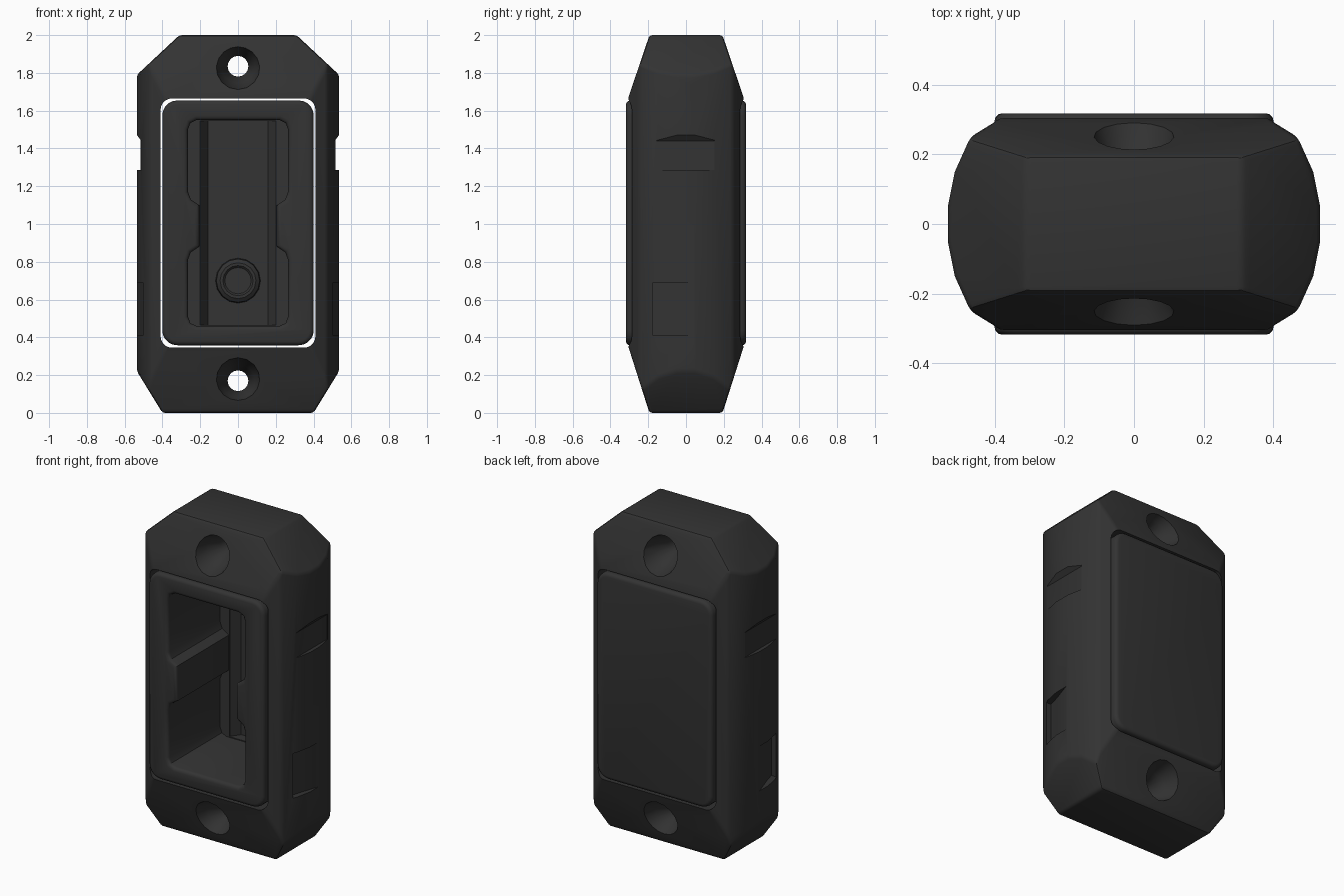
import bpy, bmesh, math
from mathutils import Vector

cube = bpy.data.objects.get("Cube")
if cube:
    bpy.data.objects.remove(cube, do_unlink=True)

mat = bpy.data.materials.new("charcoal plastic")
mat.use_nodes = True
colour = (0.033, 0.033, 0.033, 1)
mat.diffuse_color = colour
mat.node_tree.nodes["Principled BSDF"].inputs["Base Color"].default_value = colour


def prism(name, profile, axis, lo, hi):
    """Extrude a 2D profile along an axis; other axes keep x, y, z order."""
    bm = bmesh.new()

    def place(u, v, w):
        p = [u, v]
        p.insert("xyz".index(axis), w)
        return bm.verts.new(p)
    face = bm.faces.new([place(u, v, lo) for u, v in profile])
    new = bmesh.ops.extrude_face_region(bm, geom=[face])["geom"]
    step = Vector([hi - lo if a == axis else 0 for a in "xyz"])
    bmesh.ops.translate(bm, vec=step, verts=[g for g in new if isinstance(g, bmesh.types.BMVert)])
    bmesh.ops.recalc_face_normals(bm, faces=bm.faces)
    return link(name, bm)


def link(name, bm):
    mesh = bpy.data.meshes.new(name)
    bm.to_mesh(mesh)
    bm.free()
    mesh.materials.append(mat)
    ob = bpy.data.objects.new(name, mesh)
    bpy.context.collection.objects.link(ob)
    return ob


def lathe(name, rings, z, sides):
    """Turned shape around the y direction at height z, from (radius, y) rings."""
    bm = bmesh.new()
    loops = [[bm.verts.new((r * math.cos(math.tau * i / sides), y,
                            z + r * math.sin(math.tau * i / sides)))
              for i in range(sides)] for r, y in rings]
    for a, b in zip(loops, loops[1:]):
        for i in range(sides):
            j = (i + 1) % sides
            bm.faces.new((a[i], a[j], b[j], b[i]))
    bm.faces.new(loops[0])
    bm.faces.new(loops[-1])
    bmesh.ops.recalc_face_normals(bm, faces=bm.faces)
    return link(name, bm)


def mirrored(half):
    return half + [(-u, v) for u, v in reversed(half)]


def rounded_rect(half_w, z0, z1, r, steps=5):
    pts = []
    for k, (cx, cz) in enumerate([(half_w - r, z1 - r), (r - half_w, z1 - r),
                                  (r - half_w, z0 + r), (half_w - r, z0 + r)]):
        for i in range(steps + 1):
            a = math.pi / 2 * (k + i / steps)
            pts.append((cx + r * math.cos(a), cz + r * math.sin(a)))
    return pts


def apply(ob, mod):
    bpy.context.view_layer.objects.active = ob
    bpy.ops.object.modifier_apply(modifier=mod.name)


def boolean(ob, cutter, operation="DIFFERENCE"):
    mod = ob.modifiers.new("bool", "BOOLEAN")
    mod.operation, mod.solver, mod.object = operation, "EXACT", cutter
    apply(ob, mod)
    bpy.data.objects.remove(cutter, do_unlink=True)


def bevel(ob, width, angle, segments=3):
    mod = ob.modifiers.new("bevel", "BEVEL")
    mod.width, mod.segments = width, segments
    mod.limit_method, mod.angle_limit = "ANGLE", math.radians(angle)
    apply(ob, mod)


def smooth(ob, angle=32):
    bpy.ops.object.select_all(action="DESELECT")
    ob.select_set(True)
    bpy.context.view_layer.objects.active = ob
    bpy.ops.object.shade_smooth_by_angle(angle=math.radians(angle))


# Case: crossing of a front, a side and a top outline
case = prism("outer_case", mirrored([(0.4, 0), (0.535, 0.22), (0.535, 1.79), (0.31, 2)]), "y", -0.5, 0.5)
side = prism("side_outline", mirrored([(0.19, -0.01), (0.2, 0.02), (0.305, 0.35), (0.305, 1.67),
                                       (0.2, 1.98), (0.19, 2.01)]), "x", -1, 1)
plan = prism("plan_outline", mirrored([(0.38, -0.31), (0.405, -0.29), (0.47, -0.25), (0.515, -0.15),
                                       (0.535, -0.05), (0.535, 0.05), (0.515, 0.15), (0.47, 0.25),
                                       (0.405, 0.29), (0.38, 0.31)]), "z", -1, 3)
boolean(case, side, "INTERSECT")
boolean(case, plan, "INTERSECT")
bevel(case, 0.02, 25, 2)

# Window through the case, screw holes and side grips
boolean(case, prism("window", rounded_rect(0.41, 0.345, 1.665, 0.06), "y", -1, 1))
for z in (0.17, 1.835):
    boolean(case, lathe("screw_hole", [(0.145, -0.4), (0.115, -0.25), (0.09, -0.17), (0.055, -0.1),
                                       (0.055, 0.1), (0.09, 0.17), (0.115, 0.25), (0.145, 0.4)], z, 16))
for s in (-1, 1):
    boolean(case, prism("grip_notch", [(s * 0.512, 1.285), (s * 0.512, 1.44), (s * 0.55, 1.49),
                                       (s * 0.6, 1.49), (s * 0.6, 1.285)], "y", -0.18, 0.15))
    boolean(case, prism("thumb_notch", [(s * 0.47, -0.175), (s * 0.49, -0.1), (s * 0.55, 0.08),
                                        (s * 0.6, 0.08), (s * 0.6, -0.175)], "z", 0.41, 0.69))
smooth(case)

# Insert: a block with a deep pocket open to the front
insert = prism("insert", rounded_rect(0.401, 0.358, 1.654, 0.08), "y", -0.318, 0.318)
pocket = prism("pocket", mirrored([(0.22, 0.46), (0.252, 0.475), (0.265, 0.51), (0.265, 0.81),
                                   (0.25, 0.85), (0.205, 0.88), (0.205, 1.1), (0.25, 1.13),
                                   (0.265, 1.17), (0.265, 1.5), (0.252, 1.535), (0.22, 1.55)]),
               "y", -0.5, 0.2)
boolean(insert, pocket)
boolean(insert, prism("pocket_floor", [(-0.2, 0.15), (-0.2, 0.205), (-0.16, 0.26), (0.16, 0.26),
                                       (0.2, 0.205), (0.2, 0.15)], "z", 0.465, 1.545))


# Soften the pocket mouth and the outer rims only
bm = bmesh.new()
bm.from_mesh(insert.data)
rims = [e for e in bm.edges if e.is_manifold and e.calc_face_angle() > 1
        and all(abs(abs(v.co.y) - 0.318) < 0.001 for v in e.verts)]
bmesh.ops.bevel(bm, geom=rims, offset=0.022, segments=3, profile=0.5, affect="EDGES", clamp_overlap=True)
bm.to_mesh(insert.data)
bm.free()
smooth(insert)

# Button at the pocket floor
button = lathe("button", [(0.12, 0.27), (0.115, 0.215), (0.095, 0.2), (0.08, 0.2), (0.07, 0.21)], 0.7, 16)
smooth(button)
